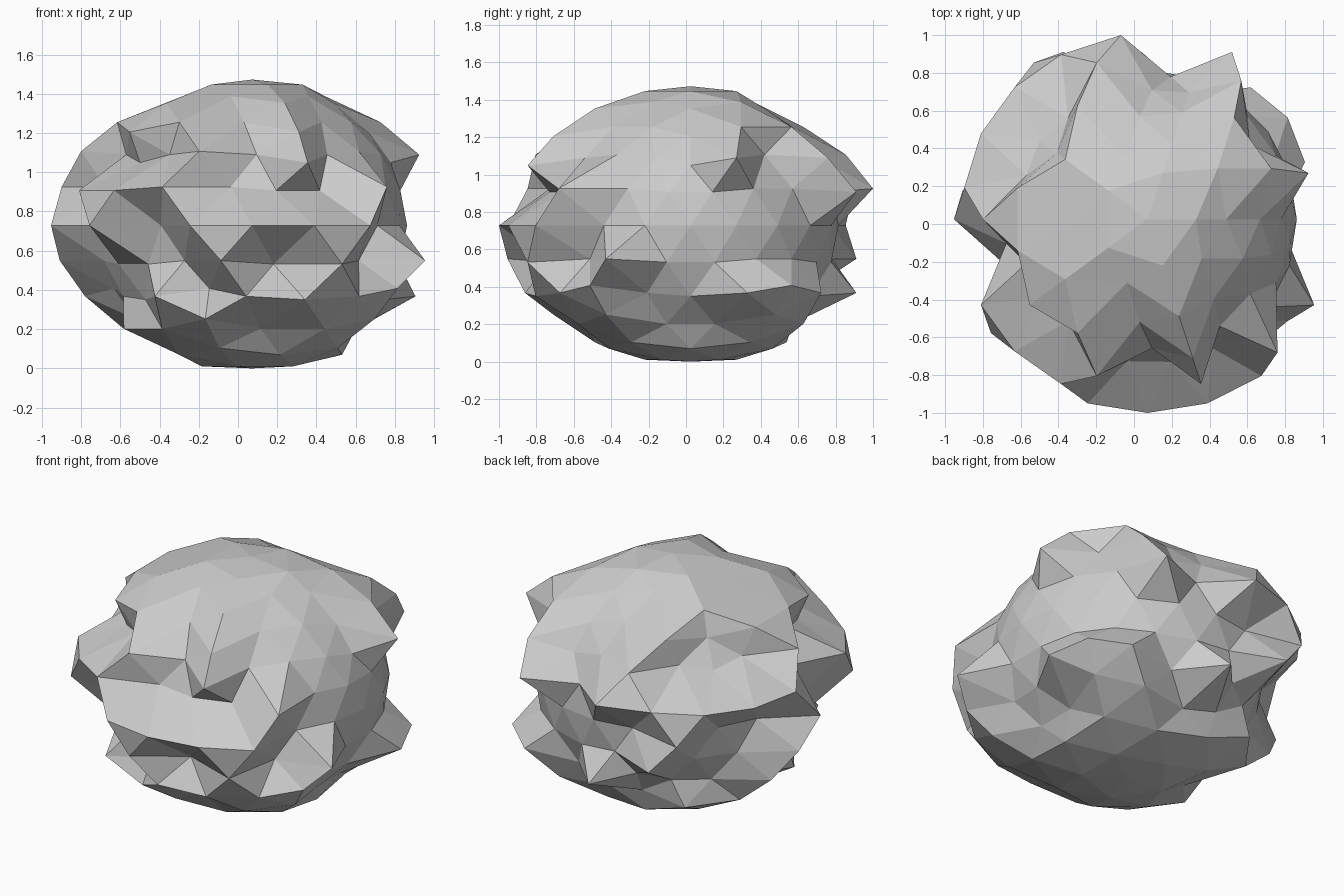
import bpy, bmesh, math

if "Cube" in bpy.data.objects:
    bpy.data.objects.remove(bpy.data.objects["Cube"])

# Rock: a squashed low-poly sphere whose surface sits at one of two depths
FULL, DENT = 1.025, 0.79
CX, CY, CZ = 0.072, 0.025, 0.7285

# Dented spots: latitude band (lowest z, highest z) -> compass angles in degrees
DENTS = [
    ((0.79, 0.93), [0, 72, 108, 180, -108, -36]),
    ((0.60, 0.79), [0, 72, 94, 144, -94, -50, -22]),
    ((0.36, 0.60), [0, 36, 72, 88, 128, 144, 160, -160, -144, -128, -88, -56, -36, -16]),
    ((0.10, 0.36), [9, 26, 46, 81, -170, -98, -81, -63, -26, -9]),
    ((-0.10, 0.10), [0, 18, 36, 54, 72, 90, 108, 144, 162, -162, -126, -36, -18]),
    ((-0.36, -0.10), [10, 27, 45, 62, 82, 99, 134, 154, -171, -154, -134, -117, -82, -45, -10]),
    ((-0.60, -0.36), [0, 72, 108, 124, 144, 180, -164, -144, -108, -20]),
    ((-0.79, -0.60), [14, 86, 108, 180, -86, -14]),
    ((-0.93, -0.79), [180]),
]


def depth(co):
    angle = math.degrees(math.atan2(co.y, co.x))
    for (low, high), angles in DENTS:
        if low <= co.z < high:
            if any(abs((angle - a + 180) % 360 - 180) < 6 for a in angles):
                return DENT
    return FULL


bm = bmesh.new()
bmesh.ops.create_icosphere(bm, subdivisions=3, radius=1)

# Push spots inward horizontally, squash, and flatten the underside
for v in bm.verts:
    f, z = depth(v.co), v.co.z
    height = CZ + z * (0.71 + 0.034 * z * z)
    v.co = (CX + v.co.x * f, CY + v.co.y * f, max(0.0, height))

bmesh.ops.recalc_face_normals(bm, faces=bm.faces)
mesh = bpy.data.meshes.new("rock")
bm.to_mesh(mesh)
bm.free()
rock = bpy.data.objects.new("rock", mesh)
bpy.context.collection.objects.link(rock)
